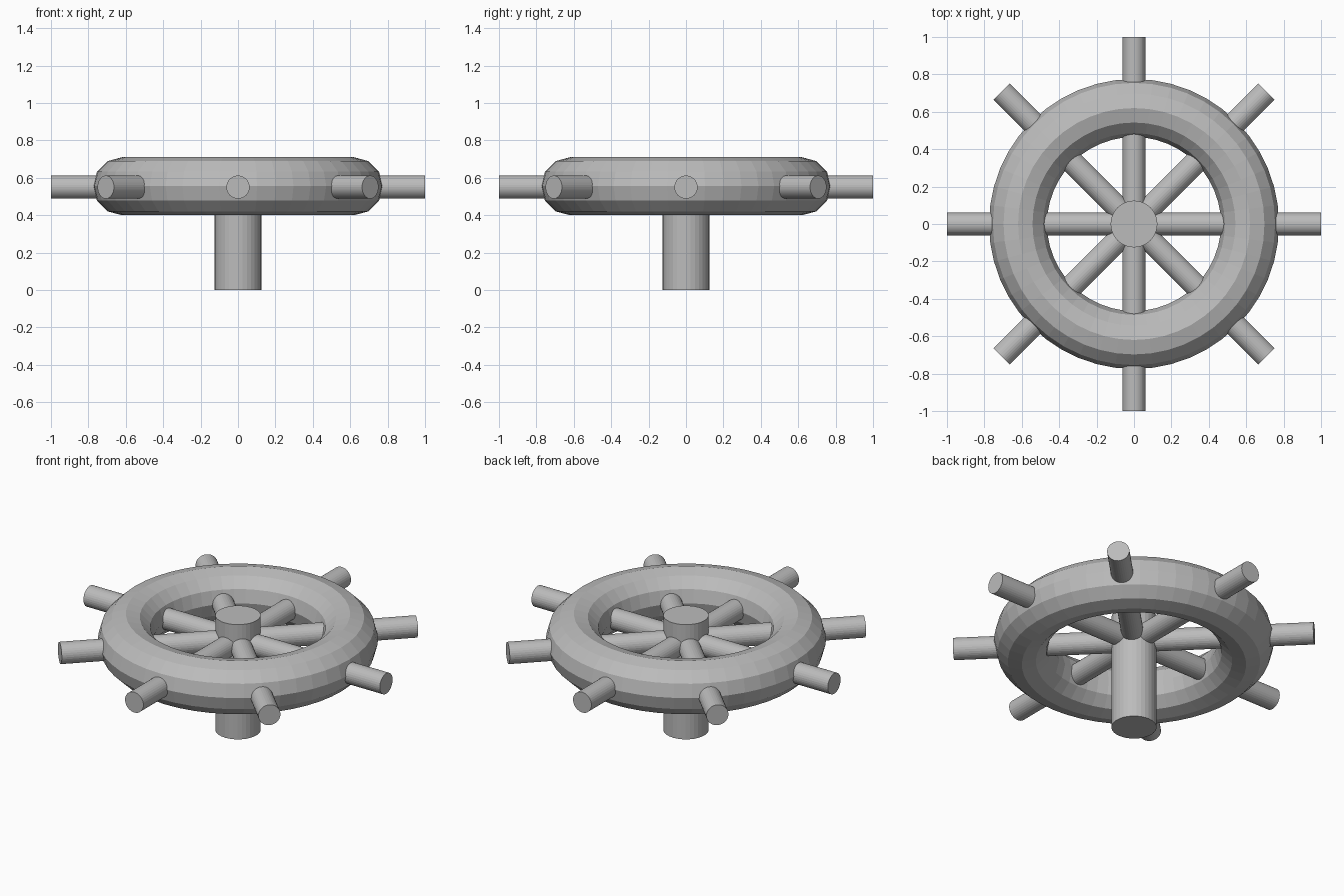
import bpy, math

if "Cube" in bpy.data.objects:
    bpy.data.objects.remove(bpy.data.objects["Cube"])

grey = bpy.data.materials.new("plain_grey")
grey.diffuse_color = (0.5, 0.5, 0.5, 1)
grey.use_nodes = True
grey.node_tree.nodes["Principled BSDF"].inputs["Base Color"].default_value = grey.diffuse_color

CENTRE_Z = 0.555


def finish(name):
    obj = bpy.context.object
    obj.name = name
    obj.data.materials.append(grey)
    return obj


# Faceted ring rim
bpy.ops.mesh.primitive_torus_add(major_radius=0.62, minor_radius=0.155,
                                 major_segments=48, minor_segments=12,
                                 location=(0, 0, CENTRE_Z))
finish("rim")

# Central hub shaft
bpy.ops.mesh.primitive_cylinder_add(vertices=32, radius=0.125, depth=0.7,
                                    location=(0, 0, 0.35))
finish("hub")

# Four through bars give eight spokes with handles outside the rim
for i in range(4):
    bpy.ops.mesh.primitive_cylinder_add(vertices=32, radius=0.062, depth=2.0,
                                        location=(0, 0, CENTRE_Z - 0.005),
                                        rotation=(math.pi / 2, 0, i * math.pi / 4))
    finish(f"spoke_bar_{i + 1}")
